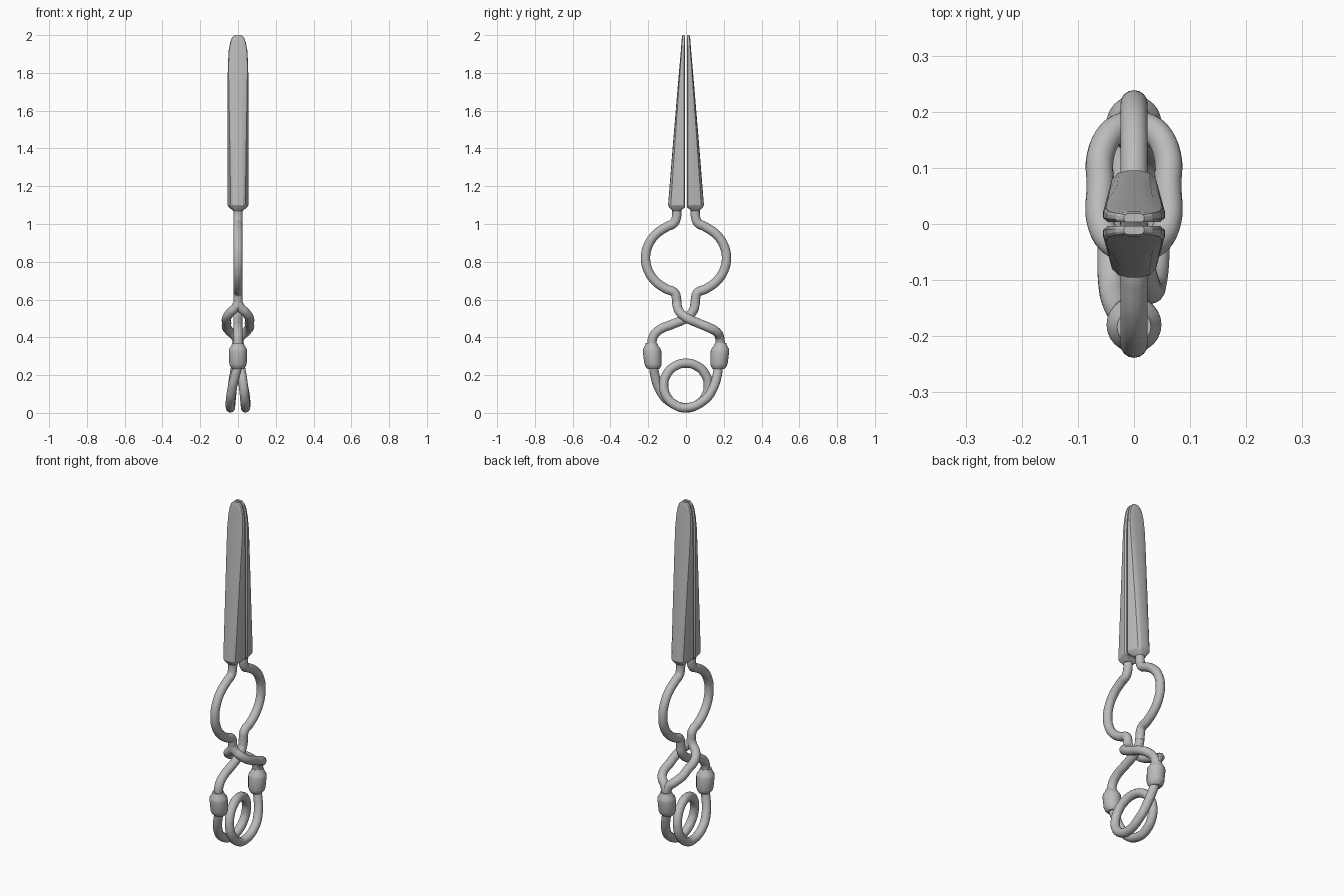
import bpy, bmesh, math
from mathutils import Vector

if "Cube" in bpy.data.objects:
    bpy.data.objects.remove(bpy.data.objects["Cube"])

steel = bpy.data.materials.new("grey steel")
steel.use_nodes = True
GREY = (0.5, 0.5, 0.5, 1)
steel.diffuse_color = GREY
steel.node_tree.nodes["Principled BSDF"].inputs["Base Color"].default_value = GREY
ROD = 0.0245


def finish(obj, angle):
    bpy.ops.object.select_all(action='DESELECT')
    obj.select_set(True)
    bpy.context.view_layer.objects.active = obj
    if obj.type == 'CURVE':
        bpy.ops.object.convert(target='MESH')
    bpy.ops.object.shade_smooth_by_angle(angle=math.radians(angle))


def rod(name, points):
    """Round bar along a smooth path."""
    curve = bpy.data.curves.new(name, 'CURVE')
    curve.dimensions = '3D'
    curve.bevel_depth = ROD
    curve.bevel_resolution = 6
    curve.use_fill_caps = True
    spline = curve.splines.new('BEZIER')
    spline.resolution_u = 8
    spline.bezier_points.add(len(points) - 1)
    for bp, p in zip(spline.bezier_points, points):
        bp.co = p
        bp.handle_left_type = bp.handle_right_type = 'AUTO'
    curve.materials.append(steel)
    obj = bpy.data.objects.new(name, curve)
    bpy.context.collection.objects.link(obj)
    finish(obj, 50)


def loft(name, rings, angle):
    """Closed skin over a stack of rings with equal point counts."""
    bm = bmesh.new()
    loops = [[bm.verts.new(p) for p in ring] for ring in rings]
    n = len(loops[0])
    for a, b in zip(loops, loops[1:]):
        for i in range(n):
            j = (i + 1) % n
            bm.faces.new((a[i], a[j], b[j], b[i]))
    bm.faces.new(loops[0])
    bm.faces.new(loops[-1])
    bmesh.ops.recalc_face_normals(bm, faces=bm.faces)
    mesh = bpy.data.meshes.new(name)
    bm.to_mesh(mesh)
    bm.free()
    mesh.materials.append(steel)
    obj = bpy.data.objects.new(name, mesh)
    bpy.context.collection.objects.link(obj)
    finish(obj, angle)


def jaw_ring(z, width, outer, depth, side, inner=0.004):
    """Wide rounded lip inside, narrower rounded back outside."""
    t = depth - inner
    half = [(0.86 * width, inner), (width, inner + min(0.007, 0.25 * t)),
            (width, inner + min(0.018, 0.6 * t)),
            (outer, depth - 0.16 * t), (0.7 * outer, depth - 0.04 * t), (0.3 * outer, depth)]
    full = half + [(-x, y) for x, y in reversed(half)]
    return [(x, side * y, z) for x, y in full]


for side, tag in ((-1, "front"), (1, "back")):
    # Tapered jaw: neck, shoulder, long blade, rounded tip
    loft(tag + "_jaw", [
        jaw_ring(1.07, 0.026, 0.02, 0.073, side, 0.027),
        jaw_ring(1.09, 0.05, 0.036, 0.09, side),
        jaw_ring(1.1, 0.055, 0.039, 0.095, side),
        jaw_ring(1.4, 0.055, 0.043, 0.071, side),
        jaw_ring(1.7, 0.055, 0.048, 0.046, side),
        jaw_ring(1.84, 0.054, 0.05, 0.034, side),
        jaw_ring(1.92, 0.049, 0.046, 0.027, side),
        jaw_ring(1.96, 0.042, 0.039, 0.024, side),
        jaw_ring(1.985, 0.033, 0.03, 0.022, side),
        jaw_ring(2.0, 0.018, 0.016, 0.019, side)], 20)

    # Bowed half of the upper ring, with its necks
    bow = [(0, side * 0.05, 1.09), (0, side * 0.05, 1.04), (0, side * 0.064, 1.005)]
    for deg in (62, 40, 20, 0, -20, -40, -60):
        a = math.radians(deg)
        bow.append((0, side * 0.214 * math.cos(a), 0.82 + 0.188 * math.sin(a)))
    bow += [(0, side * 0.06, 0.635), (0, side * 0.05, 0.6), (0, side * 0.048, 0.565)]
    rod(tag + "_bow", bow)

    # Collar at the end of each handle
    profile = [(0.37, 0.03), (0.355, 0.035), (0.34, 0.046), (0.325, 0.049), (0.26, 0.046),
               (0.245, 0.041), (0.232, 0.03)]
    loft(tag + "_collar", [
        [(r * math.cos(k * math.tau / 24),
          side * (0.172 + (z - 0.23) * 0.08) + r * math.sin(k * math.tau / 24), z)
         for k in range(24)] for z, r in profile], 40)

# Single bar crossing from back to front
rod("crossing_bar", [(0, 0.048, 0.58), (0, 0.04, 0.545), (0, 0, 0.502), (0, -0.07, 0.47),
                     (0, -0.14, 0.44), (0, -0.173, 0.405), (0, -0.182, 0.35)])

# Split link around the crossing bar, from front to back
for sx, tag in ((-1, "right"), (1, "left")):
    rod(tag + "_link", [(0, -0.048, 0.585), (sx * 0.012, -0.045, 0.56),
                        (sx * 0.042, -0.03, 0.53), (sx * 0.06, 0.005, 0.502),
                        (sx * 0.06, 0.07, 0.473), (sx * 0.06, 0.12, 0.452),
                        (sx * 0.042, 0.16, 0.43), (sx * 0.012, 0.178, 0.4),
                        (0, 0.182, 0.35)])

# Torsion spring: arm, one full turn, arm
arm = [(0, -0.172, 0.25), (-0.014, -0.165, 0.2), (-0.03, -0.145, 0.135), (-0.04, -0.1, 0.07)]
coil = []
for k in range(13):
    a = -math.pi / 2 + k * math.tau / 12
    coil.append((-0.04 * math.cos(k * math.pi / 12), 0.118 * math.cos(a), 0.145 + 0.118 * math.sin(a)))
rod("spring", arm + coil + [(-x, -y, z) for x, y, z in reversed(arm)])
